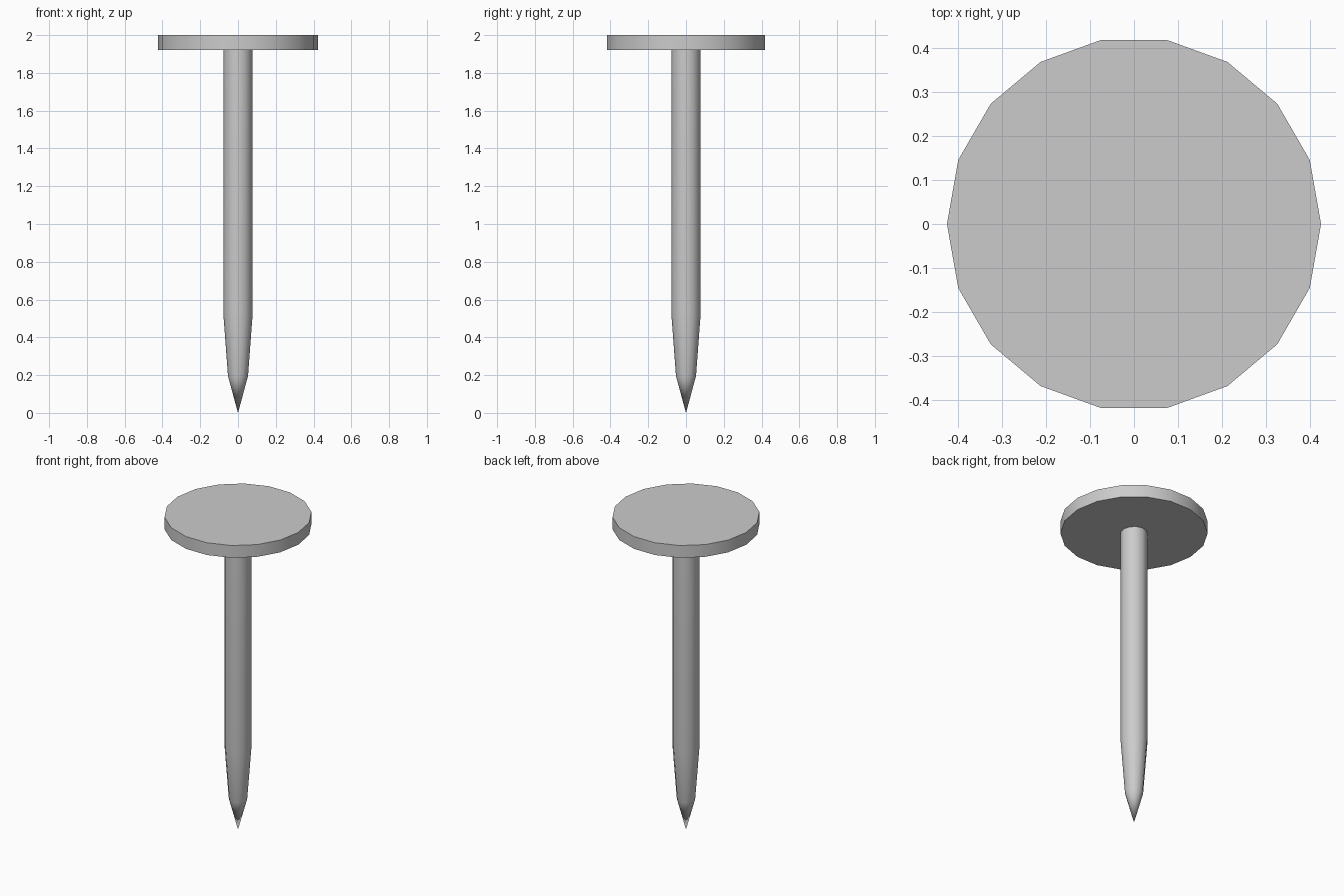
import bpy, bmesh
from math import cos, sin, pi, radians

if "Cube" in bpy.data.objects:
    bpy.data.objects.remove(bpy.data.objects["Cube"])


def lathe(name, profile, sides):
    """Spin (radius, z) rings around z; zero radius makes a point."""
    bm = bmesh.new()
    rings = []
    for r, z in profile:
        n = sides if r > 0 else 1
        rings.append([bm.verts.new((r * cos(2 * pi * i / sides), r * sin(2 * pi * i / sides), z))
                      for i in range(n)])
    for a, b in zip(rings, rings[1:]):
        for i in range(sides):
            j = (i + 1) % sides
            if len(a) == 1:
                bm.faces.new((a[0], b[j], b[i]))
            else:
                bm.faces.new((a[i], a[j], b[j], b[i]))
    for ring in (rings[0], rings[-1]):
        if len(ring) > 1:
            bm.faces.new(ring)
    bmesh.ops.recalc_face_normals(bm, faces=bm.faces)
    mesh = bpy.data.meshes.new(name)
    bm.to_mesh(mesh)
    bm.free()
    obj = bpy.data.objects.new(name, mesh)
    bpy.context.collection.objects.link(obj)
    bpy.ops.object.select_all(action='DESELECT')
    obj.select_set(True)
    bpy.context.view_layer.objects.active = obj
    bpy.ops.object.shade_smooth_by_angle(angle=radians(50))
    return obj


# Flat round head
lathe("nail_head", [(0.424, 1.922), (0.424, 2.0)], 18)

# Shank with a gentle taper ending in a sharp point
lathe("nail_shank", [(0, 0), (0.053, 0.195), (0.078, 0.53), (0.078, 1.93)], 12)
